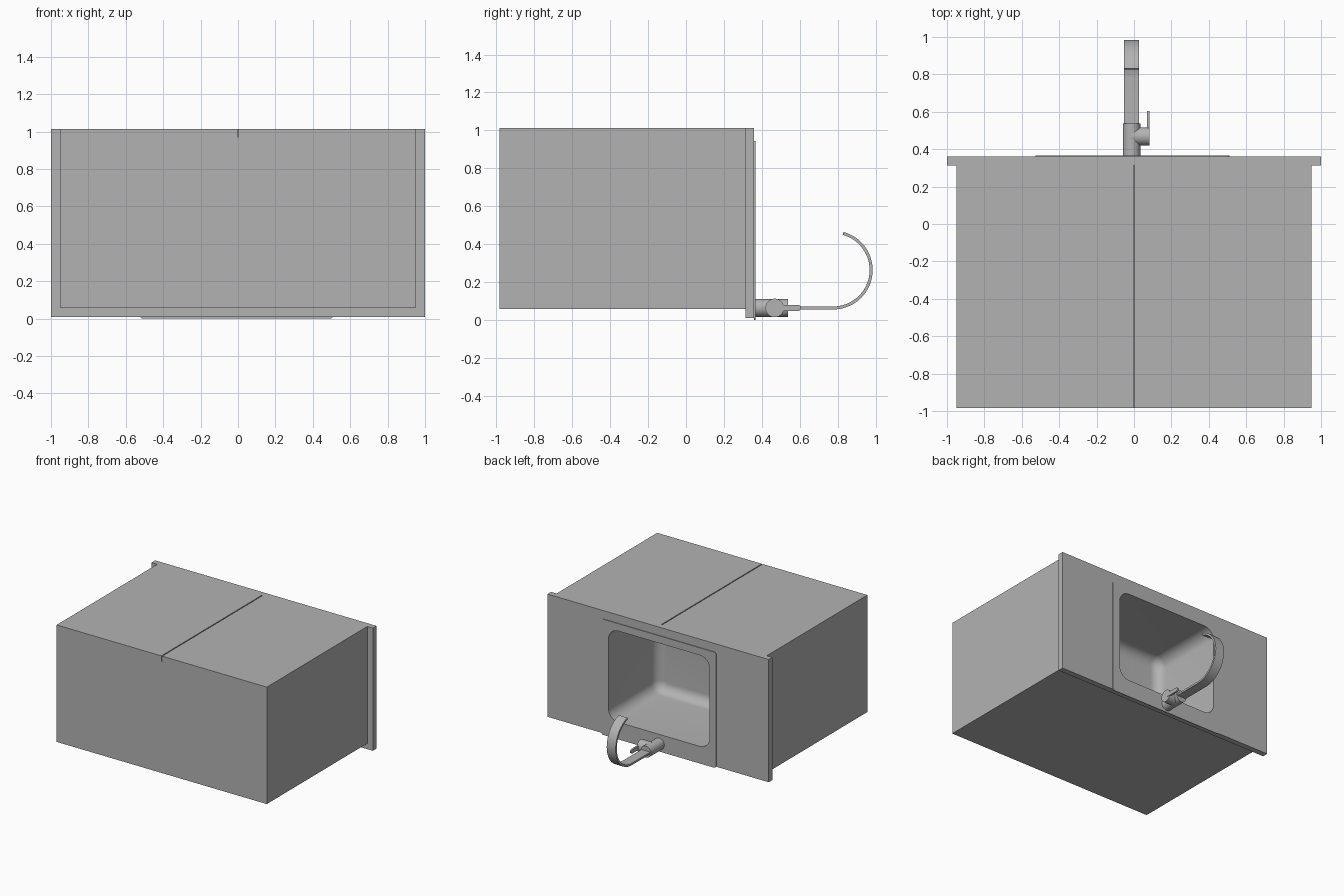
import bpy, bmesh, math
from mathutils import Matrix, Vector

cube = bpy.data.objects.get("Cube")
if cube:
    bpy.data.objects.remove(cube, do_unlink=True)

grey = bpy.data.materials.new("plain grey")
grey.use_nodes = True
COLOR = (0.45, 0.45, 0.45, 1)
grey.diffuse_color = COLOR
grey.node_tree.nodes["Principled BSDF"].inputs["Base Color"].default_value = COLOR


def finish(bm, name, smooth=False):
    bmesh.ops.recalc_face_normals(bm, faces=bm.faces)
    mesh = bpy.data.meshes.new(name)
    bm.to_mesh(mesh)
    bm.free()
    mesh.materials.append(grey)
    obj = bpy.data.objects.new(name, mesh)
    bpy.context.collection.objects.link(obj)
    if smooth:
        bpy.ops.object.select_all(action="DESELECT")
        obj.select_set(True)
        bpy.context.view_layer.objects.active = obj
        bpy.ops.object.shade_smooth_by_angle(angle=math.radians(35))
    return obj


def loft(name, rings, smooth=False):
    """Skin a list of equal-length closed rings and cap both ends."""
    bm = bmesh.new()
    loops = [[bm.verts.new(p) for p in ring] for ring in rings]
    n = len(loops[0])
    for a, b in zip(loops, loops[1:]):
        for i in range(n):
            j = (i + 1) % n
            bm.faces.new((a[i], a[j], b[j], b[i]))
    bm.faces.new(loops[0])
    bm.faces.new(loops[-1])
    return finish(bm, name, smooth)


def box(name, lo, hi):
    rect = [(lo[0], lo[2]), (hi[0], lo[2]), (hi[0], hi[2]), (lo[0], hi[2])]
    return loft(name, [[(u, y, v) for u, v in rect] for y in (lo[1], hi[1])])


def rounded(u0, u1, v0, v1, r, steps=8):
    corners = [(u1 - r, v1 - r), (u0 + r, v1 - r), (u0 + r, v0 + r), (u1 - r, v0 + r)]
    points = []
    for k, (cu, cv) in enumerate(corners):
        for s in range(steps + 1):
            a = math.pi / 2 * (k + s / steps)
            points.append((cu + r * math.cos(a), cv + r * math.sin(a)))
    return points


def cylinder(name, start, end, radius):
    a, b = Vector(start), Vector(end)
    turn = (b - a).to_track_quat("Z", "Y").to_matrix().to_4x4()
    bm = bmesh.new()
    bmesh.ops.create_cone(bm, cap_ends=True, segments=40, radius1=radius, radius2=radius,
                          depth=(b - a).length, matrix=Matrix.Translation((a + b) / 2) @ turn)
    return finish(bm, name, True)


def cut(obj, cutter):
    mod = obj.modifiers.new("sink opening", "BOOLEAN")
    mod.operation = "DIFFERENCE"
    mod.solver = "EXACT"
    mod.object = cutter
    bpy.context.view_layer.update()
    shape = obj.evaluated_get(bpy.context.evaluated_depsgraph_get())
    mesh = bpy.data.meshes.new_from_object(shape)
    obj.modifiers.clear()
    obj.data = mesh


# Cabinet, with the narrow gap between its two doors
TOP, W, GAP = 1.013, 0.95, 0.004
half = [(W, 0.057), (W, TOP), (GAP, TOP), (GAP, 0.97)]
outline = half + [(-x, z) for x, z in reversed(half)]
cabinet = loft("cabinet", [[(x, y, z) for x, z in outline] for y in (-0.985, 0.313)])

# Worktop
worktop = box("worktop", (-1, 0.313, 0.01), (1, 0.36, TOP))

# Opening for the basin
cutter = box("opening_cutter", (-0.487, -0.32, 0.125), (0.462, 0.5, 0.9))
for part in (cabinet, worktop):
    cut(part, cutter)
bpy.data.objects.remove(cutter, do_unlink=True)

# Sink: thin rim plate, straight basin walls, rounded floor edge
FLOOR, FILLET = -0.27, 0.08


def basin_ring(y, inset):
    pts = rounded(-0.47 + inset, 0.445 - inset, 0.14 + inset, 0.885 - inset,
                  max(0.09 - inset, 0.01))
    return [(x, y, z) for x, z in pts]


plate = rounded(-0.527, 0.511, 0, 0.945, 0.02)
rings = [[(x, y, z) for x, z in plate] for y in (0.36, 0.366)]
rings.append(basin_ring(0.366, 0))
for s in range(9):
    a = math.pi / 2 * s / 8
    rings.append(basin_ring(FLOOR + FILLET * (1 - math.sin(a)), FILLET * (1 - math.cos(a))))
# leave the rim's underside open around the basin
sink = loft("sink", rings, True)
bm = bmesh.new()
bm.from_mesh(sink.data)
under = [f for f in bm.faces if all(abs(v.co.y - 0.36) < 1e-4 for v in f.verts)]
bmesh.ops.delete(bm, geom=under, context="FACES_ONLY")
bmesh.ops.recalc_face_normals(bm, faces=bm.faces)
floor = min(bm.faces, key=lambda f: f.calc_center_median().y)
if floor.normal.y < 0:
    bmesh.ops.reverse_faces(bm, faces=bm.faces)
bm.to_mesh(sink.data)
bm.free()

# Tap body and side knob
CX, CZ = -0.013, 0.063
cylinder("tap_body", (CX, 0.36, CZ), (CX, 0.538, CZ), 0.047)
cylinder("tap_knob", (CX, 0.468, CZ), (0.083, 0.468, CZ), 0.049)

# Lever on the knob
lever = rounded(0.48, 0.605, CZ - 0.016, CZ + 0.016, 0.014)
loft("tap_lever", [[(x, y, z) for y, z in lever] for x in (0.07, 0.084)], True)

# Flat spout: straight run, then a hooked arc
R, T, ARC_Y = 0.2, 0.008, 0.777
path = [(0.53, CZ, 0, 1)]
for s in range(33):
    a = math.radians(-90 + 165 * s / 32)
    c, n = math.cos(a), math.sin(a)
    path.append((ARC_Y + R * c, CZ + R + R * n, -c, -n))
spout = []
for y, z, ny, nz in path:
    spout.append([(CX + sx * 0.04, y + st * T * ny, z + st * T * nz)
                  for sx, st in ((-1, -1), (1, -1), (1, 1), (-1, 1))])
loft("tap_spout", spout, True)
